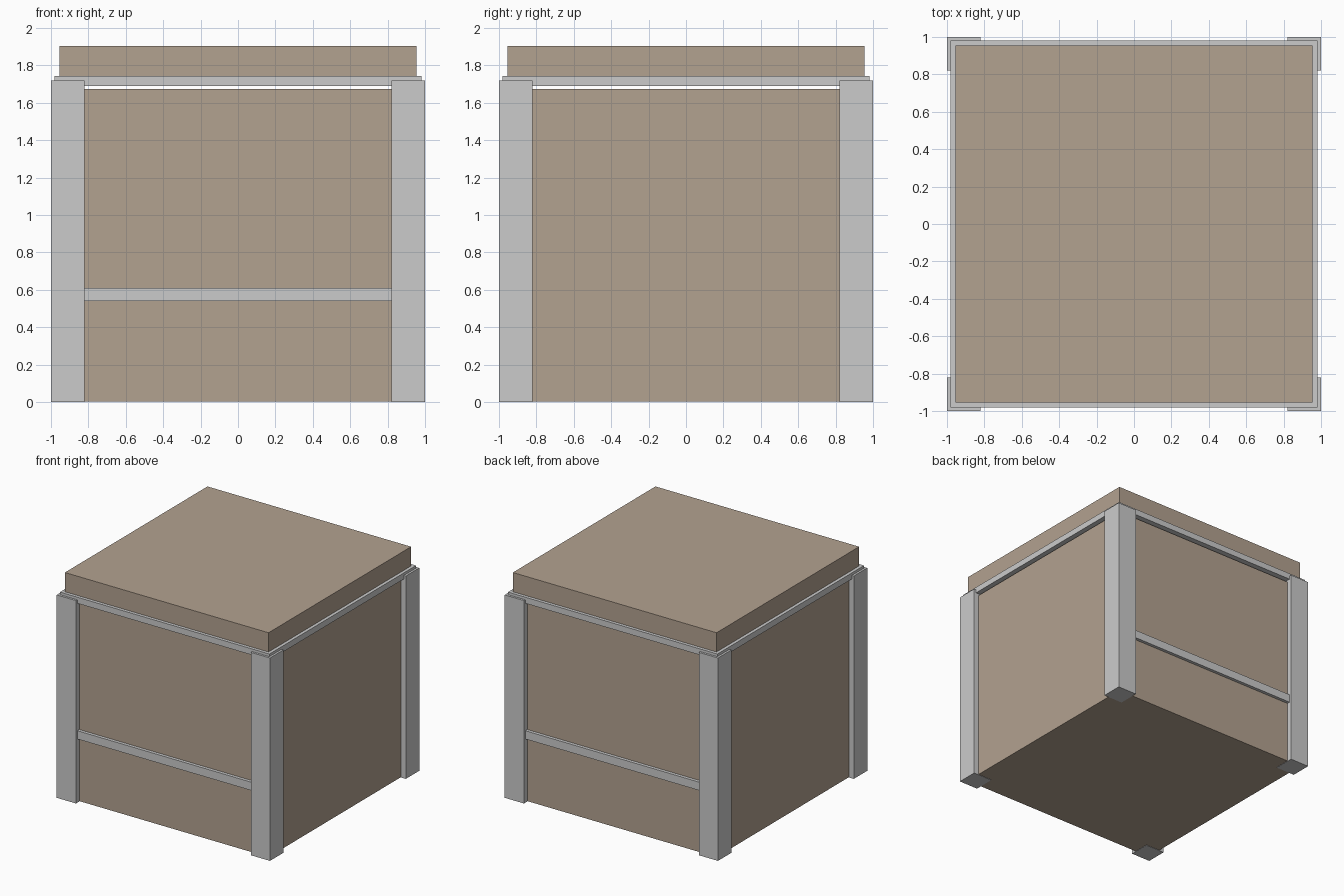
import bpy

if "Cube" in bpy.data.objects:
    bpy.data.objects.remove(bpy.data.objects["Cube"])

brown = bpy.data.materials.new("brown_panel")
brown.diffuse_color = (0.45, 0.36, 0.28, 1)
brown.use_nodes = True
brown.node_tree.nodes["Principled BSDF"].inputs["Base Color"].default_value = brown.diffuse_color


def box(name, lo, hi, mat=None):
    """Axis-aligned box between two opposite corners."""
    centre = [(a + b) / 2 for a, b in zip(lo, hi)]
    bpy.ops.mesh.primitive_cube_add(size=1, location=centre)
    ob = bpy.context.object
    ob.name = name
    ob.scale = [b - a for a, b in zip(lo, hi)]
    bpy.ops.object.transform_apply(location=True, rotation=False, scale=True)
    if mat:
        ob.data.materials.append(mat)
    return ob


def mirror(ob, x=False, y=False):
    """Mirror a part across the centre planes."""
    m = ob.modifiers.new("mirror", 'MIRROR')
    m.use_axis = (x, y, False)
    m.use_clip = False
    # reflect about the world origin
    ob.data.transform(ob.matrix_world)
    ob.matrix_world.identity()


# Main crate body and separate lid, with a thin open gap between them
box("body", (-0.955, -0.955, 0.003), (0.955, 0.955, 1.675), brown)
box("lid", (-0.955, -0.955, 1.735), (0.955, 0.955, 1.905), brown)

# Four corner posts
post = box("corner_posts", (0.82, 0.82, 0), (1, 1, 1.72))
mirror(post, x=True, y=True)

# Top rails on all four sides
top_fb = box("top_rails_front_back", (-0.982, -0.982, 1.69), (0.982, -0.92, 1.742))
mirror(top_fb, y=True)
top_lr = box("top_rails_sides", (0.92, -0.92, 1.69), (0.982, 0.92, 1.742))
mirror(top_lr, x=True)

# Cross rails on the front and back only
cross = box("cross_rails", (-0.83, -0.982, 0.54), (0.83, -0.92, 0.61))
mirror(cross, y=True)
